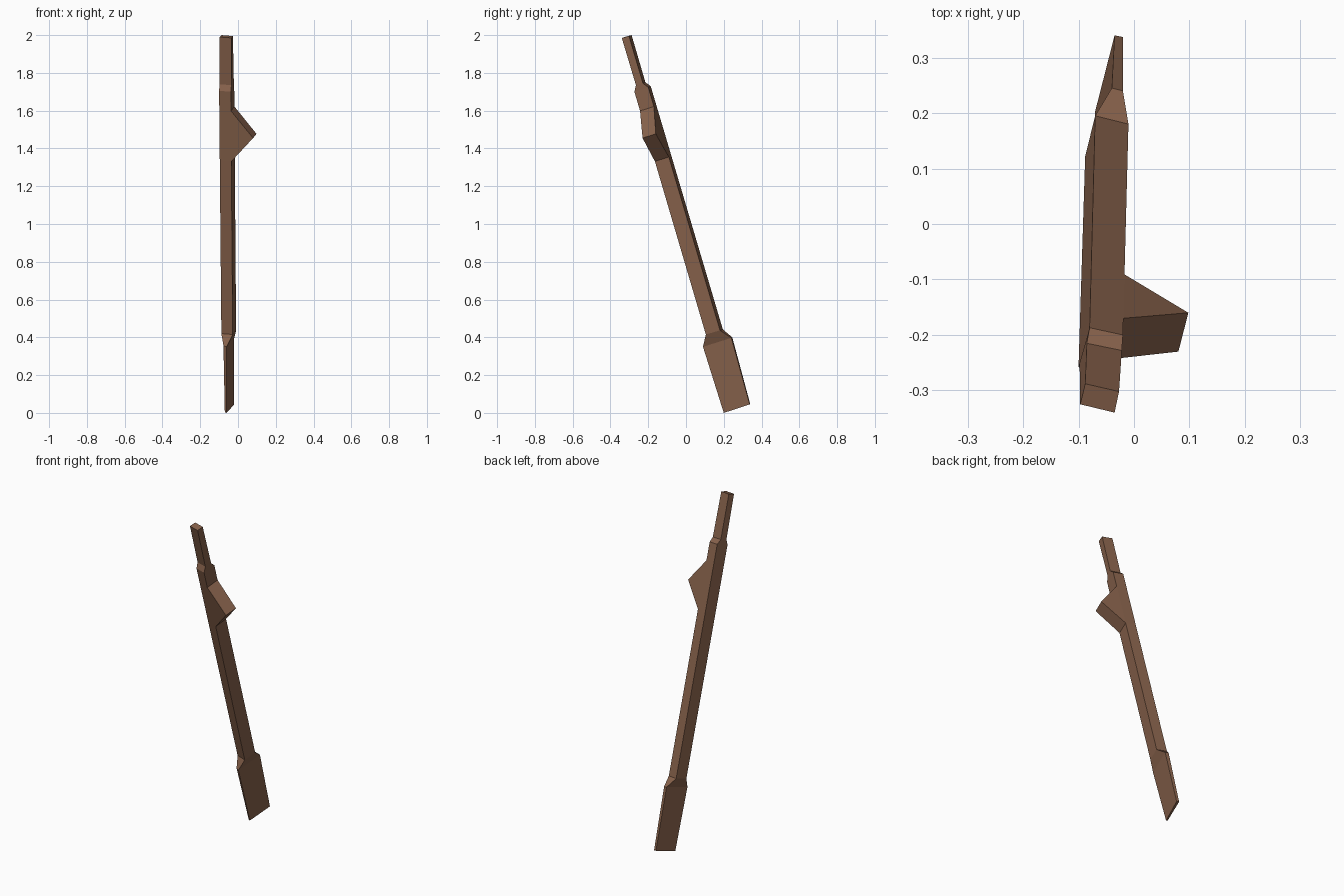
import bpy, bmesh
from mathutils import Vector

if "Cube" in bpy.data.objects:
    bpy.data.objects.remove(bpy.data.objects["Cube"])

wood = bpy.data.materials.new("brown_wood")
wood.diffuse_color = (0.24, 0.12, 0.07, 1)
wood.use_nodes = True
wood.node_tree.nodes["Principled BSDF"].inputs["Base Color"].default_value = wood.diffuse_color

# Cross-sections from foot to top: front-left, front-right, back-right, back-left
blade_end = [(-.07, .203, .004), (-.06, .2, 0), (-.02, .337, .045), (-.035, .34, .047)]
blade_top = [(-.077, .096, .355), (-.06, .09, .35), (-.02, .24, .397), (-.04, .245, .4)]
shaft_low = [(-.088, .122, .42), (-.028, .105, .415), (-.01, .18, .437), (-.07, .195, .442)]
shaft_top = [(-.1, -.258, 1.705), (-.038, -.273, 1.7), (-.02, -.2, 1.724), (-.08, -.187, 1.73)]
neck = [(-.098, -.25, 1.74), (-.035, -.265, 1.735), (-.022, -.228, 1.745), (-.085, -.215, 1.75)]
tip = [(-.097, -.325, 1.99), (-.035, -.34, 1.985), (-.027, -.302, 1.995), (-.088, -.288, 2.0)]


def between(a, b, t):
    return [Vector(p).lerp(Vector(q), t) for p, q in zip(a, b)]


spike_low = between(shaft_low, shaft_top, .713)
spike_high = between(shaft_low, shaft_top, .921)
sections = [blade_end, blade_top, shaft_low, spike_low, spike_high, shaft_top, neck, tip]

# Pole: skin the sections, leaving the right side open for the spike
bm = bmesh.new()
rings = [[bm.verts.new(p) for p in s] for s in sections]
for n, (a, b) in enumerate(zip(rings, rings[1:])):
    for i in range(4):
        if n == 3 and i == 1:
            continue
        j = (i + 1) % 4
        bm.faces.new((a[i], a[j], b[j], b[i]))
bm.faces.new(rings[0][::-1])
bm.faces.new(rings[-1])

# Side spike: wedge rising from the open side
front = bm.verts.new((.08, -.23, 1.455))
back = bm.verts.new((.098, -.16, 1.477))
(_, lf, lb, _), (_, hf, hb, _) = rings[3], rings[4]
for f in ((lf, front, hf), (lb, hb, back), (lf, lb, back, front), (front, back, hb, hf)):
    bm.faces.new(f)

bmesh.ops.recalc_face_normals(bm, faces=bm.faces)
mesh = bpy.data.meshes.new("spiked_pole")
bm.to_mesh(mesh)
bm.free()
mesh.materials.append(wood)
bpy.context.collection.objects.link(bpy.data.objects.new("spiked_pole", mesh))
